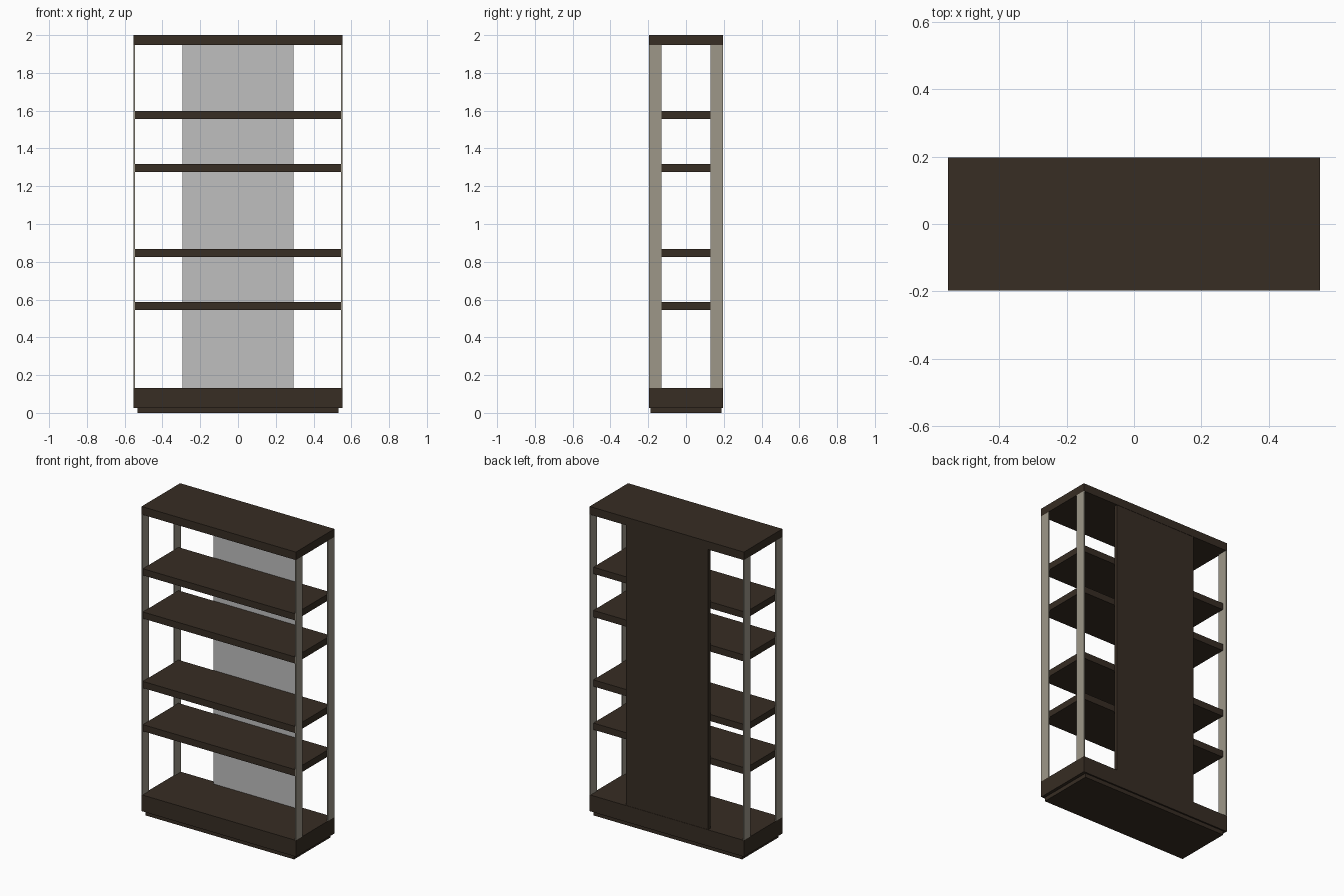
import bpy

cube = bpy.data.objects.get("Cube")
if cube:
    bpy.data.objects.remove(cube, do_unlink=True)


def material(name, r, g, b):
    mat = bpy.data.materials.new(name)
    mat.use_nodes = True
    mat.diffuse_color = (r, g, b, 1)
    mat.node_tree.nodes["Principled BSDF"].inputs["Base Color"].default_value = (r, g, b, 1)
    return mat


def box(name, mat, xs, ys, zs):
    """Box between the given x, y and z limits."""
    bpy.ops.mesh.primitive_cube_add(size=1)
    ob = bpy.context.object
    ob.name = name
    limits = (xs, ys, zs)
    for v in ob.data.vertices:
        v.co = [lo if c < 0 else hi for c, (lo, hi) in zip(v.co, limits)]
    ob.data.materials.append(mat)
    return ob


wood = material("dark brown wood", 0.038, 0.026, 0.017)
metal = material("warm grey metal", 0.34, 0.31, 0.25)
glass = material("light grey mirror", 0.52, 0.52, 0.52)

W, D = 0.553, 0.197          # half width and half depth
BASE_TOP, TOP_UNDER = 0.132, 1.948
PANEL_Y = 0.172              # front of the back panel

# Base, recessed plinth and top
box("plinth", wood, (-0.533, 0.533), (-0.187, 0.187), (0, 0.026))
box("base", wood, (-W, W), (-D, D), (0.026, BASE_TOP))
box("top", wood, (-W, W), (-D, D), (TOP_UNDER, 2))

# Shelves
for i, z in enumerate((0.545, 0.825, 1.275, 1.555)):
    box(f"shelf_{i + 1}", wood, (-0.546, 0.546), (-D + 0.002, PANEL_Y - 0.003), (z, z + 0.043))

# Flat metal posts at the corners
for side, sx in (("right", -1), ("left", 1)):
    for end, sy in (("front", -1), ("back", 1)):
        box(f"{end}_{side}_post", metal,
            sorted((sx * 0.546, sx * W)), sorted((sy * 0.13, sy * D)),
            (BASE_TOP, TOP_UNDER))

# Back panel with a mirror on its front
box("back_panel", wood, (-0.295, 0.295), (PANEL_Y, D - 0.002), (BASE_TOP, TOP_UNDER))
box("mirror", glass, (-0.294, 0.294), (PANEL_Y - 0.003, PANEL_Y), (BASE_TOP, TOP_UNDER))
